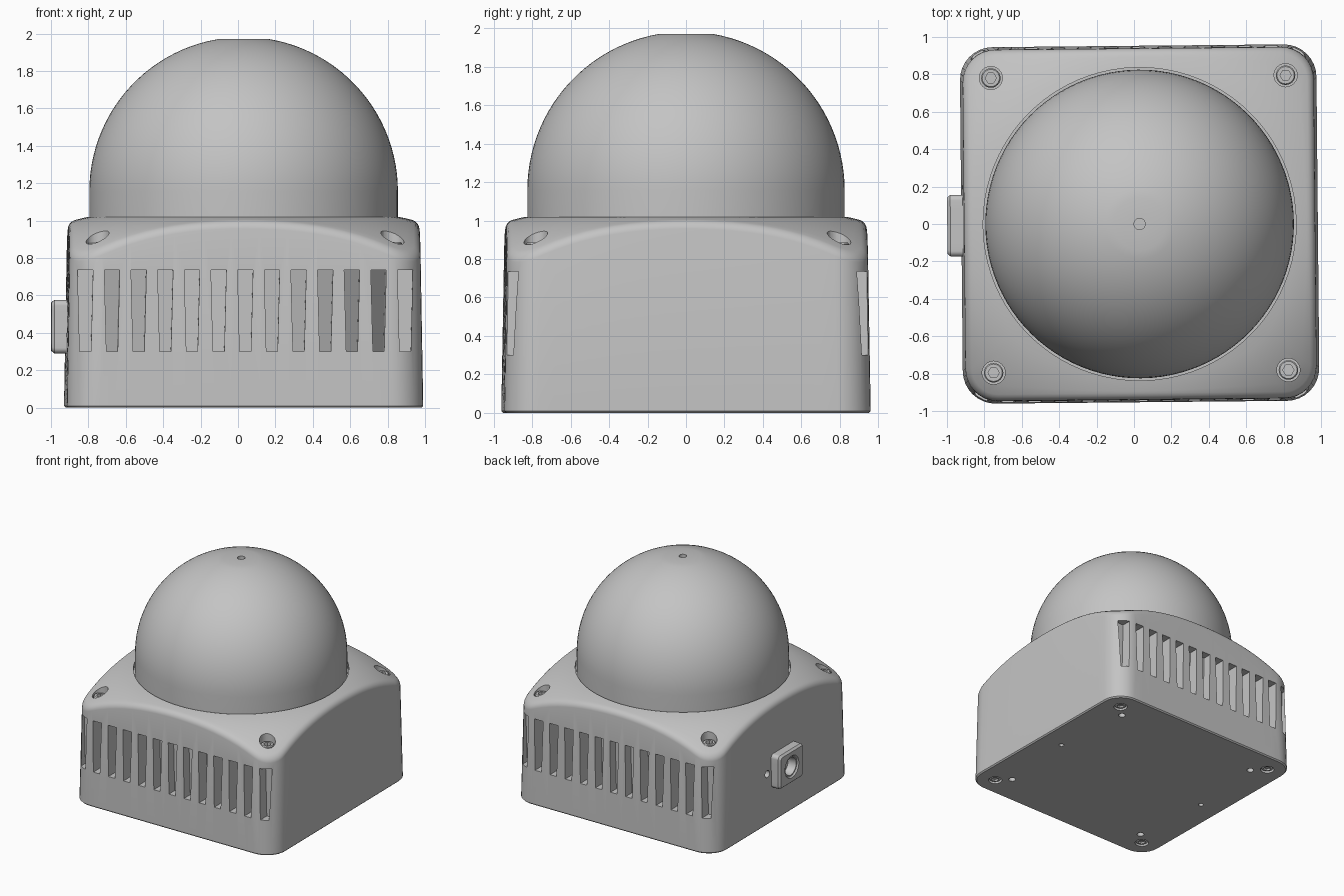
import bpy
import bmesh
from math import pi, sin, cos, hypot, sqrt
from mathutils import Matrix

cube = bpy.data.objects.get("Cube")
if cube:
    bpy.data.objects.remove(cube, do_unlink=True)

grey = bpy.data.materials.new("light_grey")
grey.use_nodes = True
grey.diffuse_color = (0.55, 0.55, 0.55, 1)
grey.node_tree.nodes["Principled BSDF"].inputs["Base Color"].default_value = grey.diffuse_color

# The whole unit sits slightly off centre and slightly turned
PLACE = Matrix.Translation((0.03, 0, 0)) @ Matrix.Rotation(0.0095, 4, "Z")
CORNERS = [(sx, sy) for sx in (-1, 1) for sy in (-1, 1)]
SCREW = 0.788


def loft(bm, rings, matrix=Matrix()):
    """Skin a list of equal-length point rings and cap both ends."""
    loops = [[bm.verts.new(matrix @ Matrix.Translation(p).translation) for p in ring]
             for ring in rings]
    n = len(loops[0])
    for a, b in zip(loops, loops[1:]):
        for i in range(n):
            j = (i + 1) % n
            bm.faces.new((a[i], a[j], b[j], b[i]))
    bm.faces.new(loops[0][::-1])
    bm.faces.new(loops[-1])


def circle(r, z, n):
    return [(r * cos(2 * pi * i / n), r * sin(2 * pi * i / n), z) for i in range(n)]


def hexagon(r, z, n):
    pts = []
    for i in range(n):
        a = 2 * pi * i / n
        k = r * cos(pi / 6) / cos(a % (pi / 3) - pi / 6)
        pts.append((k * cos(a), k * sin(a), z))
    return pts


def rounded_rect(hx, hy, r, side, arc=8):
    """Outline with corner arcs and evenly split sides."""
    pts = []
    for q, (sx, sy) in enumerate([(1, 1), (-1, 1), (-1, -1), (1, -1)]):
        for i in range(arc + 1):
            a = pi / 2 * (q + i / arc)
            pts.append((sx * (hx - r) + r * cos(a), sy * (hy - r) + r * sin(a)))
    out = []
    for i, p in enumerate(pts):
        out.append(p)
        if i % (arc + 1) == arc:
            t = pts[(i + 1) % len(pts)]
            out += [(p[0] + (t[0] - p[0]) * k / side, p[1] + (t[1] - p[1]) * k / side)
                    for k in range(1, side)]
    return out


def finish(bm, name):
    bmesh.ops.recalc_face_normals(bm, faces=bm.faces)
    mesh = bpy.data.meshes.new(name)
    bm.to_mesh(mesh)
    bm.free()
    mesh.transform(PLACE)
    mesh.materials.append(grey)
    obj = bpy.data.objects.new(name, mesh)
    bpy.context.collection.objects.link(obj)
    return obj


def smooth(obj, angle=0.5):
    bpy.ops.object.select_all(action="DESELECT")
    obj.select_set(True)
    bpy.context.view_layer.objects.active = obj
    bpy.ops.object.shade_smooth_by_angle(angle=angle)


def crown(x, y):
    """Height of the sloping top at a point."""
    t = max(hypot(x, y) - 0.83, 0)
    return 1.02 - 0.184 * t - 0.68 * t * t


# Housing: tapered wall, rounded rim and crowned top
def outline(half, inset=0.0):
    return rounded_rect(half - inset, half - inset, 0.175 - inset, 20)


rings = [[(x, y, 0) for x, y in outline(0.953, 0.01)],
         [(x, y, 0.01) for x, y in outline(0.953)]]
fillet = 0.035
for step in range(5):
    a = pi / 2 * step / 4
    loop = outline(0.939, fillet * (1 - cos(a)))
    rings.append([(x, y, crown(x, y) - fillet * (1 - sin(a))) for x, y in loop])
rim = outline(0.939, fillet)
for step in range(1, 7):
    t = step / 6
    ring = []
    for x, y in rim:
        k = 1 + (0.837 / hypot(x, y) - 1) * t
        ring.append((x * k, y * k, crown(x * k, y * k)))
    rings.append(ring)
rings.append([(x, y, 0.98) for x, y, z in rings[-1]])
bm = bmesh.new()
loft(bm, rings)
housing = finish(bm, "housing")

# Cutters: vent slots in front and back, reaching to a round inner core
bm = bmesh.new()


def core(x):
    if abs(x) > 0.78:
        return 0.85
    return sqrt(0.87 ** 2 - x * x)


for turn in (0, pi):
    spin = Matrix.Rotation(turn, 4, "Z")
    for i in range(-6, 7):
        slot = []
        for z, half in ((0.30, 0.03), (0.735, 0.041)):
            l, r = i * 0.1425 - half, i * 0.1425 + half
            slot.append([(l, -1.1, z), (r, -1.1, z), (r, -core(r), z), (l, -core(l), z)])
        loft(bm, slot, spin)


def bore(x, y, r, z0, z1, n=24):
    loft(bm, [circle(r, z0, n), circle(r, z1, n)], Matrix.Translation((x, y, 0)))


# Cutters: screw recesses and mounting holes
for sx, sy in CORNERS:
    bore(sx * SCREW, sy * SCREW, 0.062, 0.83, 1.1)
    bore(sx * SCREW, sy * SCREW, 0.055, -0.1, 0.03)
    bore(sx * 0.69, sy * 0.69, 0.028, -0.1, 0.06)
for sx in (-1, 1):
    bore(sx * 0.75, 0, 0.02, -0.1, 0.06)

# Cutters: small holes beside the connector
SIDE = Matrix.Translation((-0.9465, 0, 0.433)) @ Matrix.Rotation(-pi / 2, 4, "Y")
for sy in (-1, 1):
    loft(bm, [circle(0.03, -0.06, 20), circle(0.03, 0.1, 20)],
         SIDE @ Matrix.Translation((0, sy * 0.22, 0)))
cutter = finish(bm, "housing_cutter")
cutter.hide_render = True

cut = housing.modifiers.new("openings", "BOOLEAN")
cut.object = cutter
cut.operation = "DIFFERENCE"
cut.solver = "EXACT"
bpy.context.view_layer.objects.active = housing
bpy.ops.object.modifier_apply(modifier=cut.name)
bpy.data.objects.remove(cutter, do_unlink=True)
smooth(housing)

# Dome: short cylinder, ball, flat top with a small hole
R, CENTRE, TOP, SEG = 0.825, 1.157, 1.97, 96
profile = [(0.03, 1.92), (0.03, TOP)]
flat = sqrt(R * R - (TOP - CENTRE) ** 2)
for i in range(25):
    z = TOP - CENTRE
    x = flat
    a = (1 - i / 24) * (pi / 2 - flat / R)
    profile.append((R * cos(a), min(CENTRE + R * sin(a), TOP)))
profile.append((R, 0.97))
bm = bmesh.new()
loft(bm, [circle(r, z, SEG) for r, z in profile])
smooth(finish(bm, "dome"))

# Screws with hexagonal sockets, above and below
for sx, sy in CORNERS:
    side = ("left" if sx > 0 else "right") + ("_front" if sy < 0 else "_back")
    for name, base, top, r in (("top_screw_", 0.82, 0.885, 0.052),
                               ("bottom_screw_", 0.035, 0.008, 0.046)):
        d = 0.03 if top > base else -0.015
        bm = bmesh.new()
        loft(bm, [circle(r, base, 24), circle(r, top - d / 4, 24), circle(r - 0.006, top, 24),
                  hexagon(0.03, top, 24), hexagon(0.03, top - d, 24)],
             Matrix.Translation((sx * SCREW, sy * SCREW, 0)))
        smooth(finish(bm, name + side))

# Connector: chamfered plate with a round stepped socket
def plate(inset, z):
    return [(x, y, z) for x, y in rounded_rect(0.143 - inset, 0.165 - inset, 0.03 - inset / 2, 6)]


def socket(r, z):
    return [(x * r / hypot(x, y), y * r / hypot(x, y), z) for x, y, _ in plate(0, 0)]


bm = bmesh.new()
loft(bm, [plate(0, -0.04), plate(0, 0.065), plate(0.015, 0.082), socket(0.095, 0.082),
          socket(0.085, 0.07), socket(0.075, 0.07), socket(0.065, 0.0), socket(0.03, -0.01)], SIDE)
smooth(finish(bm, "connector"))
